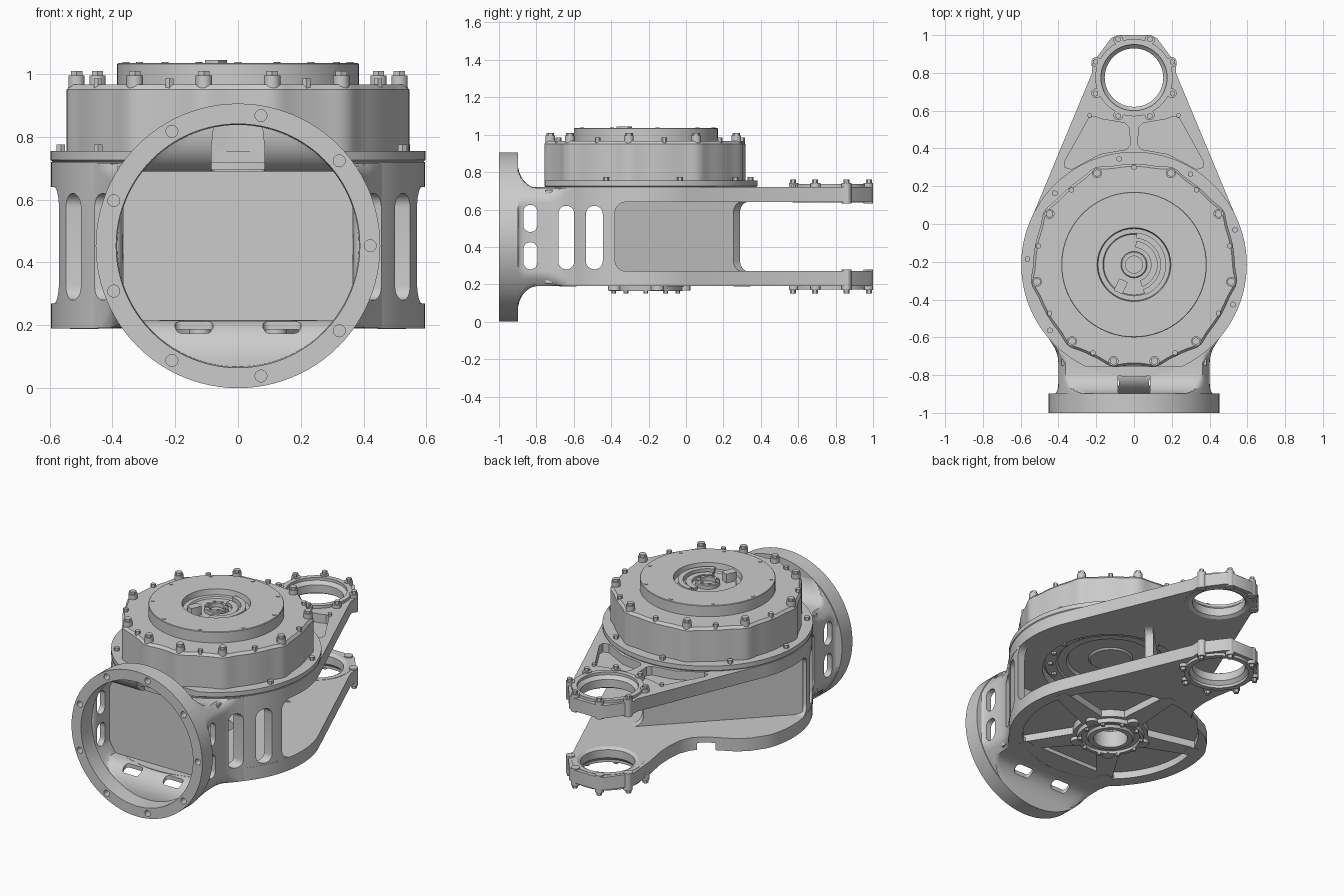
import bpy, bmesh
from math import sin, cos, pi, radians, atan2, acos, hypot, sqrt, exp
from mathutils import Matrix

if "Cube" in bpy.data.objects:
    bpy.data.objects.remove(bpy.data.objects["Cube"])

CY = -0.215          # y of the gearbox axis
FZ = 0.453           # height of the front flange axis
EY = 0.775           # y of the rear ears
MID = 0.455          # mirror height between upper and lower plates
R = 0.595


def finish(name, bm):
    bmesh.ops.remove_doubles(bm, verts=bm.verts, dist=1e-5)
    bmesh.ops.recalc_face_normals(bm, faces=bm.faces)
    me = bpy.data.meshes.new(name)
    bm.to_mesh(me)
    bm.free()
    ob = bpy.data.objects.new(name, me)
    bpy.context.collection.objects.link(ob)
    return ob


def place(u, v, w, axis):
    return {'z': (u, v, w), 'x': (w, u, v), 'y': (u, w, v)}[axis]


def skin(name, loops, closed):
    # bridges equal loops; closed joins the last loop to the first
    bm = bmesh.new()
    vs = [[bm.verts.new(p) for p in loop] for loop in loops]
    n = len(vs[0])
    for i in range(len(vs) if closed else len(vs) - 1):
        a, b = vs[i], vs[(i + 1) % len(vs)]
        for j in range(n):
            k = (j + 1) % n
            bm.faces.new((a[j], a[k], b[k], b[j]))
    if not closed:
        bm.faces.new(vs[0])
        bm.faces.new(vs[-1])
    return finish(name, bm)


def prism(name, pts, a, b, axis='z'):
    return skin(name, [[place(u, v, w, axis) for u, v in pts] for w in (a, b)], False)


def lathe(name, prof, c, axis='z', seg=96, closed=True, flip=False):
    # prof: (radius, height); c: centre in the plane across the axis
    loops = []
    for r, h in prof:
        h = 2 * MID - h if flip else h
        loops.append([place(c[0] + r * cos(2 * pi * i / seg), c[1] + r * sin(2 * pi * i / seg), h, axis)
                      for i in range(seg)])
    return skin(name, loops, closed)


def cyls(name, pts, a, b, r1, r2=None, seg=6):
    # a set of upright cylinders or hex heads in one object
    bm = bmesh.new()
    for x, y in pts:
        bmesh.ops.create_cone(bm, cap_ends=True, segments=seg, radius1=r1, radius2=r2 or r1,
                              depth=b - a, matrix=Matrix.Translation((x, y, (a + b) / 2)))
    return finish(name, bm)


def rrect(u0, u1, v0, v1, r, n=6):
    out = []
    for cu, cv, s in ((u1 - r, v1 - r, 0), (u0 + r, v1 - r, 90), (u0 + r, v0 + r, 180), (u1 - r, v0 + r, 270)):
        out += [(cu + r * cos(radians(s + 90 * i / n)), cv + r * sin(radians(s + 90 * i / n))) for i in range(n + 1)]
    return out


def polar(angles, r, c):
    return [(c[0] + r * cos(radians(a)), c[1] + r * sin(radians(a))) for a in angles]


def box(x0, x1, y0, y1, z0, z1):
    return prism('cutter', [(x0, y0), (x1, y0), (x1, y1), (x0, y1)], z0, z1)


def cut(ob, cutters):
    for c in cutters:
        m = ob.modifiers.new('cut', 'BOOLEAN')
        m.operation, m.solver, m.object = 'DIFFERENCE', 'EXACT', c
    bpy.context.view_layer.update()
    me = bpy.data.meshes.new_from_object(ob.evaluated_get(bpy.context.evaluated_depsgraph_get()))
    ob.modifiers.clear()
    ob.data = me
    for c in cutters:
        bpy.data.objects.remove(c)


AX = (0, CY)
EAR = (0, EY)

# plate outlines: big disc with straight sides to the faceted ear; the lower one has a waist on the left
p = (0.222, 0.80)
t = atan2(p[1] - CY, p[0]) - acos(R / hypot(p[0], p[1] - CY))
arc = [(R * cos(a), CY + R * sin(a)) for a in [t - (pi + 2 * t) * i / 80 for i in range(81)]]
ear = [(0.085, 1.0), (0.12, 0.985), (0.195, 0.885), (0.225, 0.865), p]
ear_left = [(-x, y) for x, y in reversed(ear)]
waist = [(-0.555, -0.01), (-0.50, 0.07), (-0.44, 0.125), (-0.36, 0.165), (-0.28, 0.205), (-0.22, 0.26),
         (-0.19, 0.33), (-0.18, 0.42), (-0.185, 0.52), (-0.21, 0.66)]
low_arc = [q for q in arc if q[0] > 0 or q[1] < -0.03]
ear_hole = lambda: cyls('cutter', [EAR], 0, 1, 0.18, seg=48)
throat = lambda: box(-0.365, 0.365, -1, -0.735, 0.217, 0.695)

# upper plate with two blind pockets and a gearbox opening
upper = prism('upper_plate', ear + arc + ear_left, 0.64, 0.72)
pocket = [(0.21, 0.57), (0.17, 0.555), (0.05, 0.535), (0.025, 0.51), (0.02, 0.42), (0.04, 0.395),
          (0.18, 0.37), (0.33, 0.29), (0.365, 0.30), (0.365, 0.335), (0.24, 0.56)]
cut(upper, [throat(), ear_hole(), cyls('cutter', [AX], 0, 1, 0.40, seg=96)] +
    [prism('cutter', [(s * x, y) for x, y in pocket], 0.665, 0.8) for s in (1, -1)])

# lower plate with five pockets between spokes on its underside
lower = prism('lower_plate', ear + low_arc + waist + ear_left, 0.19, 0.27)
spokes = [18 + 72 * i for i in range(5)]
sectors = []
for s in spokes:
    pts = polar([s + 5 + 62 * i / 16 for i in range(17)], 0.515, AX)
    pts += polar([s + 54 - 36 * i / 8 for i in range(9)], 0.22, AX)
    sectors.append(prism('cutter', pts, 0.1, 0.235))
cut(lower, [throat(), ear_hole(), cyls('cutter', [AX], 0, 1, 0.11, seg=48)] + sectors)
lathe('lower_hub', [(0.10, 0.165), (0.13, 0.165), (0.14, 0.18), (0.17, 0.18), (0.175, 0.165), (0.195, 0.165),
                    (0.205, 0.235), (0.205, 0.27), (0.10, 0.27)], AX)
cyls('lower_hub_bolts', polar(range(0, 360, 36), 0.18, AX), 0.15, 0.17, 0.013)
cyls('lower_hub_bosses', polar(spokes, 0.205, AX), 0.168, 0.25, 0.035, seg=24)
cyls('lower_rim_bosses', polar(spokes, 0.515, AX), 0.188, 0.25, 0.045, seg=24)

# ear collars, lugs and bolts on both plates
lugs = [22.5 + 45 * i for i in range(8)]
for flip, side in ((False, 'upper'), (True, 'lower')):
    z = lambda a, b: (2 * MID - b, 2 * MID - a) if flip else (a, b)
    lathe(side + '_ear_collar', [(0.175, 0.638), (0.155, 0.65), (0.155, 0.70), (0.175, 0.72), (0.175, 0.737),
                                 (0.205, 0.737), (0.205, 0.638)], EAR, seg=48, flip=flip)
    cyls(side + '_ear_lugs', polar(lugs, 0.216, EAR), *z(0.70, 0.741), 0.026, seg=20)
    cyls(side + '_end_lugs', polar(lugs[:4], 0.216, EAR), *z(0.632, 0.741), 0.026, seg=20)
    cyls(side + '_ear_bolts', polar(lugs, 0.22, EAR), *z(0.74, 0.76), 0.016)
cyls('upper_plate_pins', [(s * 0.235, 0.575) for s in (1, -1)], 0.715, 0.735, 0.012, seg=12)


def side_slots():
    data = [(-0.64, 0.042, 0.28, 0.62), (-0.49, 0.045, 0.28, 0.62), (-0.832, 0.037, 0.28, 0.425),
            (-0.832, 0.037, 0.48, 0.625)]
    return [prism('cutter', rrect(y - w, y + w, a, b, w * 0.98), -1, 1, 'x') for y, w, a, b in data]


# curved side walls with rounded window edges and slots
walls = lathe('body_side_walls', [(0.545, 0.25), (0.594, 0.25), (0.594, 0.66), (0.545, 0.66)], AX)
cut(walls, [box(-1, 1, -0.3, 1, 0, 1), box(-0.37, 0.37, -1, -0.5, 0, 1),
            prism('cutter', rrect(-0.38, 1, 0.27, 0.64, 0.06), -1, 1, 'x')] + side_slots())

# flat bulkhead just inside the front opening
box(-0.385, 0.385, -0.75, -0.715, 0.205, 0.705).name = 'bulkhead'

# diagonal web between the plates, its free end flared into them
L, f = 0.92, 0.06
prof = [(0, 0.26), (L + f, 0.26)] + [(L + f - f * sin(a), 0.27 + f - f * cos(a)) for a in [pi / 12 * i for i in range(7)]]
prof += [(s, 2 * MID - z) for s, z in reversed(prof[1:])] + [(0, 0.65)]
web = prism('diagonal_web', prof, -0.025, 0.025, 'y')
web.data.transform(Matrix.Translation((-0.54, -0.38, 0)) @ Matrix.Rotation(radians(45), 4, 'Z'))

# front flange ring with nine blind holes
flange = lathe('front_flange', [(0.388, -1), (0.453, -1), (0.453, -0.897), (0.385, -0.897)], (0, FZ), 'y')
holes = cyls('cutter', polar(range(0, 360, 40), 0.421, (0, 0)), -0.05, 0.2, 0.019, seg=20)
holes.data.transform(Matrix.Translation((0, -0.98, FZ)) @ Matrix.Rotation(pi / 2, 4, 'X'))
cut(flange, [holes])


# neck: a clipped round tube flaring up to the flange and out to the body
def neck_loop(y, r, w, h):
    return [(max(-w, min(w, r * cos(a))), y, FZ + max(-h, min(h, r * sin(a))))
            for a in [2 * pi * i / 120 for i in range(120)]]


st = []
for i in range(9):
    k = i / 8
    st.append((-0.90 + 0.11 * k * k, 0.448, 0.40 + 0.03 * (1 - k) ** 3, 0.262 + 0.138 * (1 - sqrt(1 - (1 - k * k) ** 2))))
st += [(-0.74, 0.448, 0.40, 0.262), (-0.70, 0.46, 0.404, 0.262), (-0.66, 0.485, 0.418, 0.262),
       (-0.62, 0.53, 0.443, 0.262), (-0.595, 0.56, 0.458, 0.262)]
neck = skin('neck', [neck_loop(*s) for s in st] +
            [neck_loop(y, r - 0.048, w - 0.035, h - 0.025) for y, r, w, h in reversed(st)], True)
cut(neck, side_slots() + [prism('cutter', rrect(-0.085, 0.085, -0.905, -0.78, 0.02), 0.6, 0.845)] +
    [prism('cutter', rrect(s - 0.06, s + 0.06, -0.868, -0.815, 0.02), 0.1, 0.3) for s in (0.14, -0.14)])

# gearbox: mounting flange trimmed at the front, lobed housing and bosses
mount = lathe('gearbox_flange', [(0.40, 0.72), (0.59, 0.72), (0.597, 0.727), (0.597, 0.755), (0.40, 0.755)], AX)
cut(mount, [box(-1, 1, -1, -0.755, 0, 1)])
half = [68, 31, -10, -51, -78]
bosses = half + [180 - a for a in half]
lobe = lambda a: 0.02 * max(exp(-(((a - b + 180) % 360 - 180) / 6) ** 2) for b in bosses)
skin('gearbox_housing', [[(*polar([a], r + lobe(a), AX)[0], h) for a in range(0, 360, 2)]
                         for r, h in ((0.533, 0.722), (0.533, 0.95), (0.52, 0.966))], False)
cyls('gearbox_bosses', polar(bosses, 0.522, AX), 0.80, 0.995, 0.026, seg=24)
cyls('gearbox_boss_bolts', polar(bosses, 0.522, AX), 0.99, 1.01, 0.021)
gaps = [90, 50, 11, -30, -65]
gaps += [180 - a for a in gaps[1:]]
cyls('gearbox_rim_bolts', polar(gaps, 0.515, AX), 0.955, 0.985, 0.015)
cyls('gearbox_flange_bolts', polar([a + 8 for a in gaps if a not in (-65, 245)], 0.565, AX), 0.75, 0.775, 0.016)

# gearbox underside seen between the plates
lathe('gearbox_underside', [(0, 0.70), (0.12, 0.70), (0.13, 0.71), (0.25, 0.71), (0.26, 0.69), (0.31, 0.69), (0.32, 0.68),
                            (0.385, 0.68), (0.402, 0.70), (0.402, 0.74), (0, 0.74)], AX, closed=False)
cyls('underside_bolts', polar(range(0, 360, 20), 0.352, AX), 0.665, 0.682, 0.015)

# output disc with recessed centre
lathe('output_disc', [(0, 0.96), (0.385, 0.96), (0.385, 1.032), (0.382, 1.035), (0.195, 1.035), (0.19, 1.0),
                      (0.165, 1.0), (0.16, 0.99), (0.0, 0.99)], AX, closed=False)
cyls('output_disc_bolts', polar([10 + 40 * i for i in range(9)], 0.362, AX), 1.03, 1.038, 0.011, seg=12)
lathe('centre_bush', [(0.045, 0.985), (0.07, 0.985), (0.07, 1.012), (0.065, 1.016), (0.045, 1.016)], AX, seg=40)
cyls('centre_bush_bolts', polar(range(0, 360, 45), 0.057, AX), 1.01, 1.022, 0.008)
for r0, r1, h in ((0.09, 0.125, 1.01), (0.14, 0.17, 1.022)):
    a = [-70 + 155 * i / 24 for i in range(25)]
    prism('centre_arc_guide', polar(a, r1, AX) + polar(a[::-1], r0, AX), 0.98, h)
block = prism('centre_block', rrect(-0.025, 0.025, -0.035, 0.035, 0.005, 2), 0.98, 1.045)
block.data.transform(Matrix.Translation((-0.07, -0.33, 0)) @ Matrix.Rotation(radians(-25), 4, 'Z'))

# smooth shading with crisp edges
bpy.ops.object.select_all(action='SELECT')
bpy.context.view_layer.objects.active = upper
bpy.ops.object.shade_smooth_by_angle(angle=radians(30))
